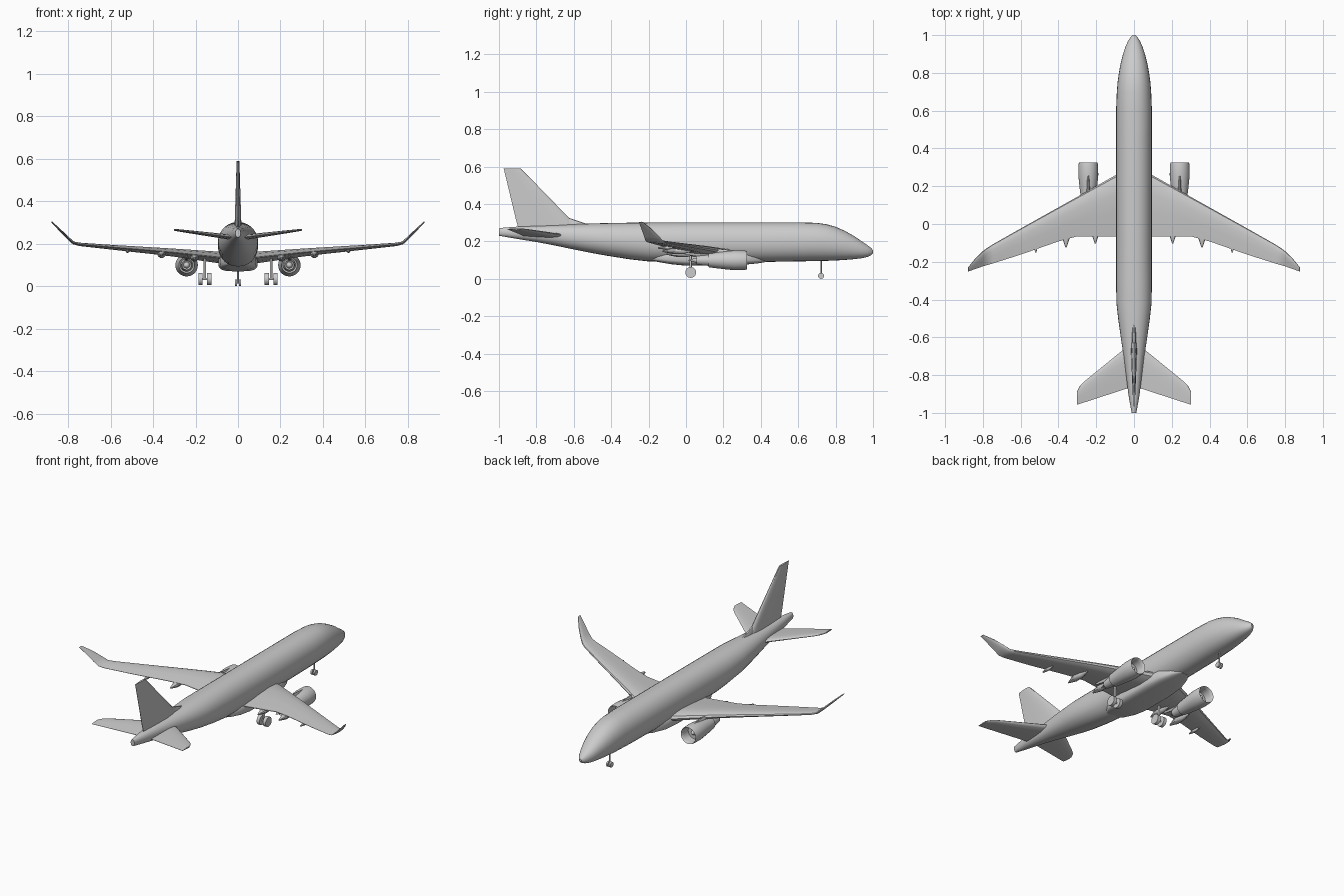
import bpy, bmesh, math
from mathutils import Vector

if "Cube" in bpy.data.objects:
    bpy.data.objects.remove(bpy.data.objects["Cube"])


def finish(name, bm, angle=35):
    bmesh.ops.remove_doubles(bm, verts=bm.verts, dist=1e-5)
    bmesh.ops.recalc_face_normals(bm, faces=bm.faces)
    me = bpy.data.meshes.new(name)
    bm.to_mesh(me)
    bm.free()
    ob = bpy.data.objects.new(name, me)
    bpy.context.collection.objects.link(ob)
    bpy.ops.object.select_all(action='DESELECT')
    ob.select_set(True)
    bpy.context.view_layer.objects.active = ob
    bpy.ops.object.shade_smooth_by_angle(angle=math.radians(angle))
    return ob


def loft(name, rings, angle=35):
    """Skin a list of equal-length point rings and cap both ends."""
    bm = bmesh.new()
    vs = [[bm.verts.new(p) for p in r] for r in rings]
    n = len(rings[0])
    for a, b in zip(vs, vs[1:]):
        for i in range(n):
            j = (i + 1) % n
            bm.faces.new((a[i], a[j], b[j], b[i]))
    bm.faces.new(vs[0])
    bm.faces.new(vs[-1])
    return finish(name, bm, angle)


def oval(y, hw, z0, z1, n=28, power=2.0, x=0):
    """Cross-section across the y axis, between heights z0 and z1."""
    def s(v):
        return math.copysign(abs(v) ** (2 / power), v)
    zc, hh = (z0 + z1) / 2, (z1 - z0) / 2
    return [(x + hw * s(math.cos(2 * math.pi * i / n)), y,
             zc + hh * s(math.sin(2 * math.pi * i / n))) for i in range(n)]


FOIL = [(0, 0), (.03, .5), (.12, .85), (.3, 1), (.6, .7), (1, .08),
        (1, -.08), (.6, -.7), (.3, -1), (.12, -.85), (.03, -.5)]


def foil(x, z, le, te, half, tilt=0, side=1):
    """Aerofoil section; tilt is the dihedral angle in degrees."""
    t = math.radians(tilt)
    return [(side * (x - half * h * math.sin(t)), le + (te - le) * c,
             z + half * h * math.cos(t)) for c, h in FOIL]


def revolve(name, profile, x, z, n=24):
    """Spin (y, radius) points around an axis along y."""
    bm = bmesh.new()
    vs = [bm.verts.new((x, y, z + r)) for y, r in profile]
    es = [bm.edges.new(e) for e in zip(vs, vs[1:])]
    bmesh.ops.spin(bm, geom=vs + es, cent=(x, 0, z), axis=(0, 1, 0),
                   angle=2 * math.pi, steps=n, use_duplicate=False)
    return finish(name, bm)


def rod(name, a, b, r, n=16):
    a, b = Vector(a), Vector(b)
    bm = bmesh.new()
    m = (b - a).to_track_quat('Z', 'Y').to_matrix().to_4x4()
    m.translation = (a + b) / 2
    bmesh.ops.create_cone(bm, cap_ends=True, segments=n, radius1=r, radius2=r,
                          depth=(b - a).length, matrix=m)
    return finish(name, bm)


# Fuselage: y, half width, bottom, top
BODY = [(1.0, .006, .138, .152), (.99, .018, .126, .165), (.97, .031, .117, .18),
        (.94, .045, .110, .200), (.9, .058, .105, .228), (.85, .071, .101, .256),
        (.8, .080, .098, .278), (.75, .087, .096, .292), (.7, .091, .095, .299),
        (.6, .095, .093, .302), (.4, .095, .09, .302), (0, .095, .09, .302),
        (-.2, .095, .093, .301), (-.3, .095, .104, .3), (-.42, .093, .123, .298),
        (-.5, .084, .137, .296), (-.6, .070, .157, .292), (-.7, .055, .178, .287),
        (-.8, .042, .197, .283), (-.9, .03, .213, .279), (-.97, .018, .225, .274),
        (-1.0, .012, .23, .27)]
loft("fuselage", [oval(*b, power=2.15) for b in BODY])

# Belly fairing
BELLY = [(.43, .03, .09, .12), (.38, .06, .082, .14), (.3, .085, .074, .15),
         (.2, .093, .07, .155), (0, .093, .07, .155), (-.08, .085, .078, .15),
         (-.15, .065, .09, .14), (-.21, .03, .103, .125)]
loft("belly_fairing", [oval(*b, power=3.5) for b in BELLY])

# Vertical fin with dorsal fillet: height, leading edge, trailing edge, half thickness
def fin_ring(z, le, te, h):
    return [(h * w, le + (te - le) * c, z) for c, w in FOIL]


loft("tail_fin", [fin_ring(.25, -.57, -.89, .017), fin_ring(.32, -.62, -.91, .015),
                  fin_ring(.575, -.868, -.971, .007), fin_ring(.59, -.885, -.975, .006)])
loft("dorsal_fillet", [fin_ring(.28, -.50, -.8, .012), fin_ring(.297, -.54, -.8, .01),
                       fin_ring(.325, -.625, -.8, .008)])

for side, tag in ((1, "right"), (-1, "left")):
    # Main wing and upswept winglet
    WING = [(.04, .13, .29, -.065, .028, 3), (.095, .136, .26, -.065, .027, 4),
            (.30, .158, .144, -.065, .019, 5), (.40, .167, .088, -.092, .016, 5),
            (.60, .184, -.024, -.162, .011, 5), (.745, .197, -.106, -.208, .008, 8),
            (.775, .204, -.125, -.217, .007, 28), (.80, .226, -.143, -.224, .006, 42),
            (.84, .266, -.182, -.238, .005, 43), (.878, .303, -.23, -.252, .003, 43)]
    loft(tag + "_wing", [foil(*w, side=side) for w in WING])

    # Tailplane
    TAIL = [(.01, .228, -.63, -.865, .013, 6), (.05, .233, -.66, -.875, .012, 6),
            (.265, .261, -.835, -.945, .006, 6), (.287, .264, -.858, -.952, .005, 6),
            (.302, .266, -.888, -.957, .004, 6)]
    loft(tag + "_tailplane", [foil(*t, side=side) for t in TAIL])

    # Engine: spinner, fan, intake lip, cowl, nozzle, exhaust cone
    ENGINE = [(.295, 0), (.285, .009), (.265, .017), (.265, .042), (.305, .043),
              (.323, .047), (.325, .049), (.315, .0515), (.26, .053), (.21, .048),
              (.15, .041), (.12, .037), (.125, .03), (.08, .026), (.055, .022),
              (.06, .015), (.01, 0)]
    ex = side * .242
    revolve(tag + "_engine", ENGINE, ex, .099)

    # Pylon joining engine to wing
    loft(tag + "_pylon", [oval(.28, .003, .142, .151, 10, x=ex), oval(.22, .008, .12, .156, 10, x=ex),
                          oval(.15, .010, .11, .163, 10, x=ex), oval(.05, .009, .12, .16, 10, x=ex),
                          oval(-.03, .003, .135, .15, 10, x=ex)])

    # Flap track fairings under the trailing edge
    for i, (fx, fy, fz, s) in enumerate(((.205, -.103, .132, 1), (.36, -.125, .148, 1),
                                         (.52, -.15, .165, .5))):
        x = side * fx
        loft(f"{tag}_flap_fairing_{i + 1}",
             [oval(fy + .17 * s, .003, fz, fz + .008, 10, x=x),
              oval(fy + .11 * s, .016 * s, fz - .016 * s, fz + .018 * s, 10, x=x),
              oval(fy + .05 * s, .02 * s, fz - .015 * s, fz + .018 * s, 10, x=x),
              oval(fy, .003, fz - .004, fz + .004, 10, x=x)])

    # Main landing gear
    gx = side * .156
    rod(tag + "_main_strut", (gx, .025, .035), (gx, .025, .14), .006, 12)
    rod(tag + "_main_axle", (gx - .02, .025, .034), (gx + .02, .025, .034), .005, 12)
    for k in (-1, 1):
        rod(f"{tag}_main_wheel_{(k + 3) // 2}", (gx + k * .011, .025, .034),
            (gx + k * .03, .025, .034), .029, 24)

    # Nose wheel
    rod(tag + "_nose_wheel", (side * .004, .722, .016), (side * .014, .722, .016), .016, 20)

# Nose gear strut and axle
rod("nose_strut", (0, .722, .014), (0, .722, .11), .004, 12)
rod("nose_axle", (-.012, .722, .016), (.012, .722, .016), .003, 12)
